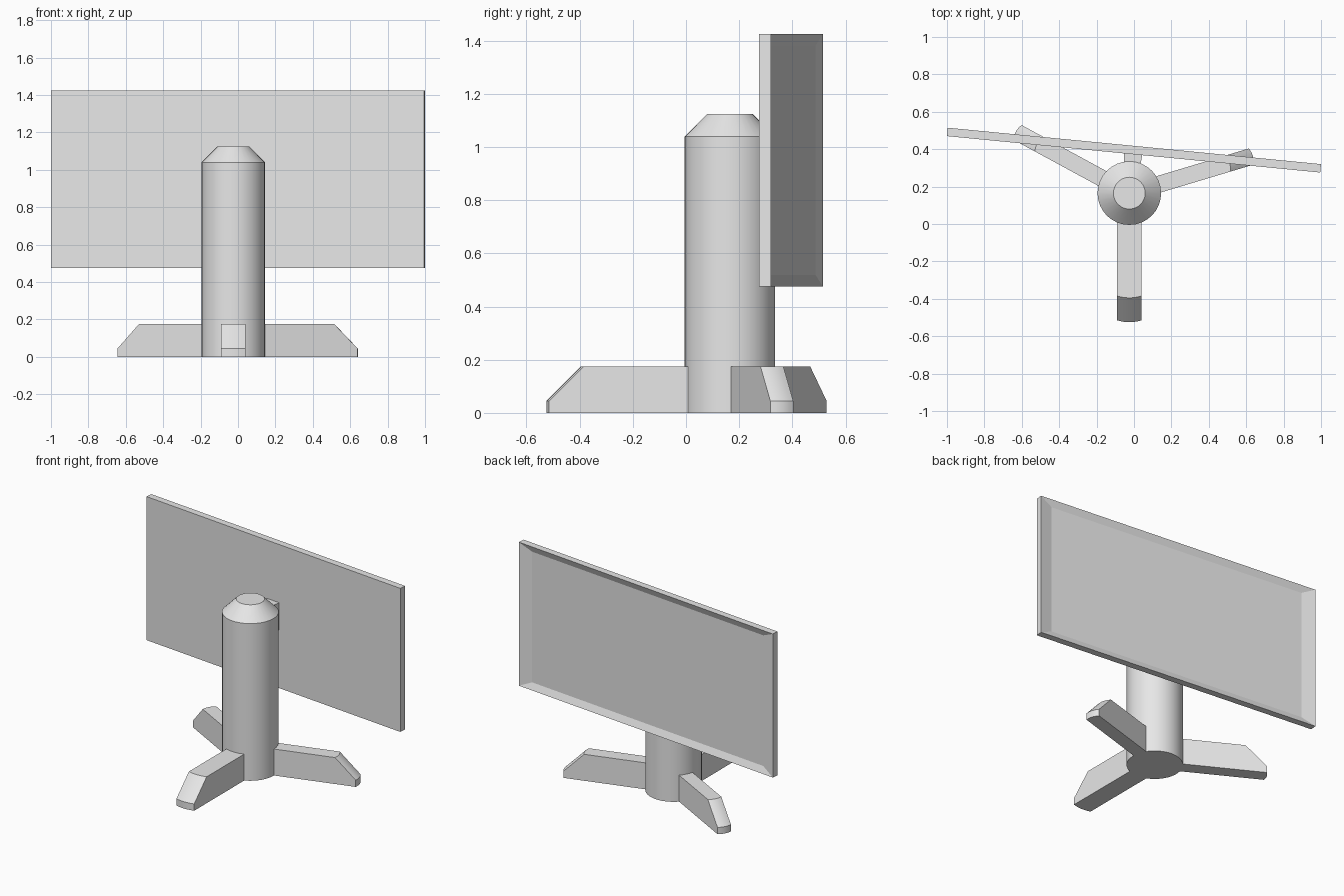
import bpy, bmesh, math
from mathutils import Matrix, Vector

if "Cube" in bpy.data.objects:
    bpy.data.objects.remove(bpy.data.objects["Cube"], do_unlink=True)

grey = bpy.data.materials.new("light_grey")
grey.use_nodes = True
colour = (0.8, 0.8, 0.8, 1)
grey.diffuse_color = colour
grey.node_tree.nodes["Principled BSDF"].inputs["Base Color"].default_value = colour

AXIS = Vector((-0.025, 0.165, 0))
TILT = math.atan2(-0.195, 2)


def finish(name, bm, matrix=Matrix(), smooth=False):
    bmesh.ops.transform(bm, matrix=matrix, verts=bm.verts)
    bmesh.ops.recalc_face_normals(bm, faces=bm.faces)
    mesh = bpy.data.meshes.new(name)
    bm.to_mesh(mesh)
    bm.free()
    mesh.materials.append(grey)
    obj = bpy.data.objects.new(name, mesh)
    bpy.context.collection.objects.link(obj)
    if smooth:
        bpy.ops.object.select_all(action='DESELECT')
        obj.select_set(True)
        bpy.context.view_layer.objects.active = obj
        bpy.ops.object.shade_smooth_by_angle(angle=math.radians(30))
    return obj


def box(size):
    bm = bmesh.new()
    bmesh.ops.create_cube(bm, size=1)
    bmesh.ops.scale(bm, vec=size, verts=bm.verts)
    return bm


# Column: a cylinder whose top rim is chamfered into a cone
bm = bmesh.new()
profile = [(0.17, 0), (0.17, 1.04), (0.085, 1.125)]
sides = 32
rings = [[bm.verts.new((r * math.cos(math.tau * i / sides),
                        r * math.sin(math.tau * i / sides), z))
          for i in range(sides)] for r, z in profile]
for low, high in zip(rings, rings[1:]):
    for i in range(sides):
        j = (i + 1) % sides
        bm.faces.new((low[i], low[j], high[j], high[i]))
bm.faces.new(rings[0])
bm.faces.new(rings[-1])
finish("column", bm, Matrix.Translation(AXIS), True)


# Feet: a sloped side profile swept across the width, with a rounded tip
def foot(name, angle, width):
    bm = bmesh.new()
    steps = 6
    sections = []
    for i in range(steps + 1):
        t = 2 * i / steps - 1
        back = 0.01 * t * t
        outline = [(0.1, 0), (0.69 - back, 0), (0.69 - back, 0.045),
                   (0.56 - back, 0.175), (0.1, 0.175)]
        sections.append([bm.verts.new((x, t * width / 2, z)) for x, z in outline])
    for a, b in zip(sections, sections[1:]):
        for i in range(len(a)):
            j = (i + 1) % len(a)
            bm.faces.new((a[i], a[j], b[j], b[i]))
    bm.faces.new(sections[0])
    bm.faces.new(sections[-1])
    turn = Matrix.Rotation(math.radians(angle), 4, 'Z')
    finish(name, bm, Matrix.Translation(AXIS) @ turn, True)


foot("front_foot", 270, 0.13)
foot("left_foot", 16.7, 0.09)
foot("right_foot", 151.5, 0.09)

# Screen: a thin slab, its back face inset and pushed in to a shallow dish
bm = box((2.005, 0.045, 0.95))
back = max(bm.faces, key=lambda f: f.calc_center_median().y)
inner = bmesh.ops.extrude_discrete_faces(bm, faces=[back])["faces"][0]
for v in inner.verts:
    v.co.x *= 0.91
    v.co.z *= 0.91
    v.co.y -= 0.018
turn = Matrix.Rotation(TILT, 4, 'Z')
finish("screen", bm, Matrix.Translation((0, 0.395, 0.95)) @ turn)

# Mount: a short tapered block joining the column to the screen
bm = box((0.1, 0.14, 0.18))
for v in bm.verts:
    if v.co.y < 0:
        v.co.x *= 0.75
finish("mount", bm, Matrix.Translation(AXIS + Vector((0, 0, 0.95))) @ turn
       @ Matrix.Translation((0, 0.15, 0)))
